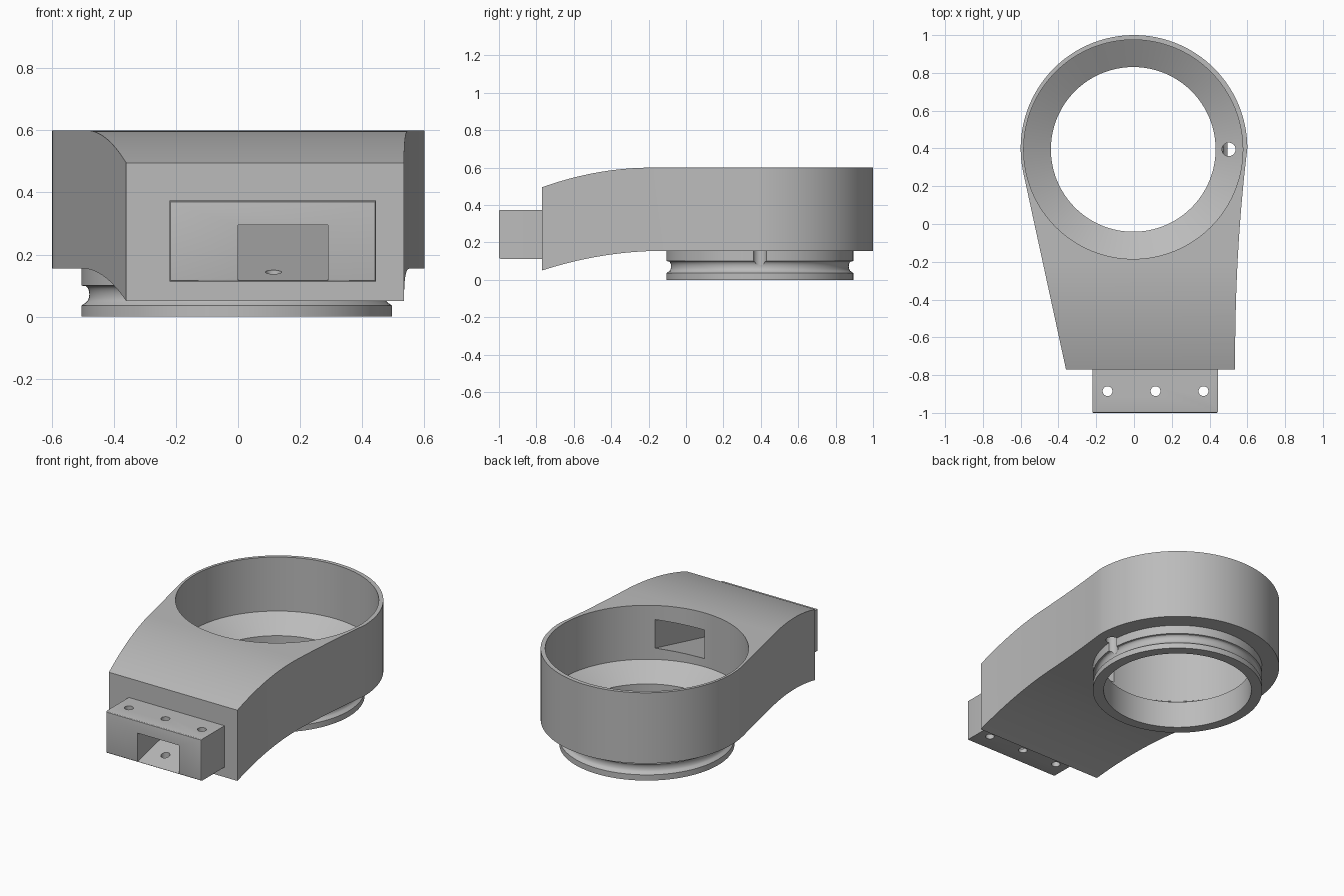
import bpy, bmesh, math
from mathutils import Vector

old = bpy.data.objects.get("Cube")
if old:
    bpy.data.objects.remove(old, do_unlink=True)

CX, CY = -0.004, 0.395      # ring axis
SEG = 128

grey = bpy.data.materials.new("plain grey")
grey.use_nodes = True
colour = (0.5, 0.5, 0.5, 1)
grey.diffuse_color = colour
grey.node_tree.nodes["Principled BSDF"].inputs["Base Color"].default_value = colour


def finish(name, bm):
    bmesh.ops.recalc_face_normals(bm, faces=bm.faces)
    me = bpy.data.meshes.new(name)
    bm.to_mesh(me)
    bm.free()
    me.materials.append(grey)
    ob = bpy.data.objects.new(name, me)
    bpy.context.collection.objects.link(ob)
    return ob


def prism(name, points, offset):
    """Extrude a closed outline of 3D points along offset."""
    bm = bmesh.new()
    face = bm.faces.new([bm.verts.new(p) for p in points])
    ext = bmesh.ops.extrude_face_region(bm, geom=[face])
    verts = [g for g in ext["geom"] if isinstance(g, bmesh.types.BMVert)]
    bmesh.ops.translate(bm, verts=verts, vec=Vector(offset))
    return finish(name, bm)


def lathe(name, profile, closed):
    """Spin an (r, z) profile round the ring axis; cap the ends if open."""
    bm = bmesh.new()
    rings = []
    for r, z in profile:
        rings.append([bm.verts.new((CX + r * math.cos(a), CY + r * math.sin(a), z))
                      for a in (math.tau * i / SEG for i in range(SEG))])
    pairs = list(zip(rings, rings[1:]))
    if closed:
        pairs.append((rings[-1], rings[0]))
    else:
        bm.faces.new(rings[0])
        bm.faces.new(rings[-1])
    for a, b in pairs:
        for i in range(SEG):
            j = (i + 1) % SEG
            bm.faces.new((a[i], a[j], b[j], b[i]))
    return finish(name, bm)


def cylinder(name, x, y, r, z0, z1):
    pts = [(x + r * math.cos(math.tau * i / 32), y + r * math.sin(math.tau * i / 32), z0)
           for i in range(32)]
    return prism(name, pts, (0, 0, z1 - z0))


def activate(ob):
    bpy.ops.object.select_all(action="DESELECT")
    ob.select_set(True)
    bpy.context.view_layer.objects.active = ob


def boolean(ob, cutter, operation="DIFFERENCE"):
    activate(ob)
    mod = ob.modifiers.new("cut", "BOOLEAN")
    mod.operation, mod.solver, mod.object = operation, "EXACT", cutter
    bpy.ops.object.modifier_apply(modifier=mod.name)


# Housing: plan outline (round back, tapering arm) ...
outline = []
last = math.radians(192.7)
for i in range(81):
    a = last * i / 80
    outline.append((0.6 * math.cos(a), 0.4 + 0.6 * math.sin(a), -0.1))
outline.append((-0.36, -0.77, -0.1))
for i in range(16):
    t = i / 16
    outline.append((0.535 + 0.065 * t ** 2.2, -0.77 + 1.17 * t, -0.1))
housing = prism("housing", outline, (0, 0, 1))

# ... trimmed by a side profile whose top and underside droop to the front
steps = [i / 20 for i in range(21)]
side = [(-1, 1.2, 0.6)]
side += [(-1, -0.18 - 0.59 * t, 0.6 - 0.105 * t * t) for t in steps]
side += [(-1, -0.12 - 0.65 * t, 0.155 - 0.105 * t * t) for t in reversed(steps)]
side.append((-1, 1.2, 0.155))
trim = prism("side_trim", side, (2, 0, 0))
boolean(housing, trim, "INTERSECT")

# Neck ring with a rounded groove
neck_profile = [(0.436, 0.155), (0.436, 0), (0.5, 0), (0.5, 0.036), (0.487, 0.045)]
for i in range(1, 12):
    a = math.pi * i / 12
    neck_profile.append((0.49 - 0.015 * math.sin(a), 0.072 - 0.027 * math.cos(a)))
neck_profile += [(0.5, 0.1), (0.5, 0.155)]
neck = lathe("neck_ring", neck_profile, True)

# Front connector block with slightly eased edges
bm = bmesh.new()
bmesh.ops.create_cube(bm, size=1)
for v in bm.verts:
    v.co = Vector((0.112 + v.co.x * 0.666, -0.88 + v.co.y * 0.24, 0.243 + v.co.z * 0.261))
front_edges = [e for e in bm.edges if all(v.co.y < -0.9 for v in e.verts)]
bmesh.ops.bevel(bm, geom=front_edges, offset=0.008, segments=3, profile=0.5, affect="EDGES")
block = finish("connector_block", bm)

# Cutters: funnel-floored cup, sloping cable channel, drilled holes
cup = lathe("cup_cutter", [(0.58, 0.8), (0.58, 0.26), (0.436, 0.172), (0.436, -0.2)], False)
slope, y0, y1 = 0.24, -1.1, 0.1
channel = prism("channel_cutter", [
    (0, y0, 0.116 + slope * (y0 + 1)), (0, y1, 0.116 + slope * (y1 + 1)),
    (0, y1, 0.296 + slope * (y1 + 1)), (0, y0, 0.296 + slope * (y0 + 1))], (0.29, 0, 0))
drain = cylinder("drain_cutter", 0.502, CY, 0.036, 0.078, 0.4)
screws = [cylinder("screw_cutter", x, -0.885, 0.026, -0.1, 0.6) for x in (-0.14, 0.114, 0.368)]

for cutter in (cup, channel, drain):
    boolean(housing, cutter)
boolean(neck, drain)
for cutter in [channel] + screws:
    boolean(block, cutter)

for cutter in [trim, cup, channel, drain] + screws:
    bpy.data.objects.remove(cutter, do_unlink=True)

for ob in (housing, neck, block):
    activate(ob)
    bpy.ops.object.shade_smooth_by_angle(angle=math.radians(25))
